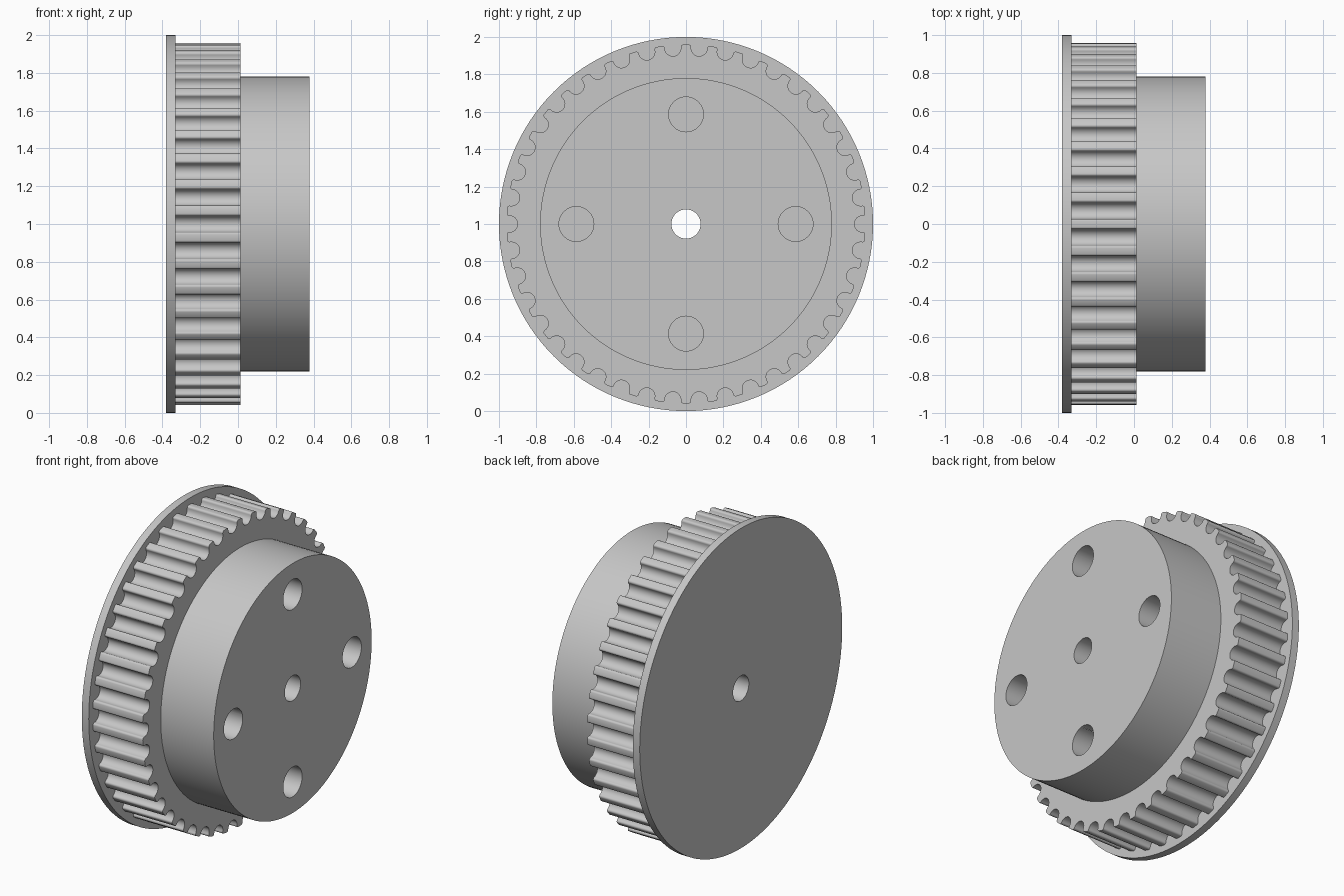
import bpy, bmesh
from math import sin, cos, pi, hypot, atan2, radians

old = bpy.data.objects.get("Cube")
if old:
    bpy.data.objects.remove(old, do_unlink=True)

grey = bpy.data.materials.new("light grey metal")
grey.use_nodes = True
colour = (0.57, 0.57, 0.57, 1)
grey.diffuse_color = colour
grey.node_tree.nodes["Principled BSDF"].inputs["Base Color"].default_value = colour

TEETH, TIP_RADIUS = 42, 0.96
AXIS_Z = 1.0


def circle(radius, count, y=0, z=0):
    return [(y + radius * sin(2 * pi * i / count), z + radius * cos(2 * pi * i / count))
            for i in range(count)]


def tooth_outline():
    """Round-bottomed grooves with rounded tooth tips."""
    w, depth, fillet, steps = 0.0436, 0.06, 0.0126, 4
    floor_centre = TIP_RADIUS - depth + w
    half = []
    for i in range(steps + 1):          # rounded tip, from the land down into the groove
        a = pi / 2 * i / steps
        half.append((-w - fillet + fillet * sin(a), TIP_RADIUS - 0.002 - fillet + fillet * cos(a)))
    floor = [(-w * cos(pi * i / 12), floor_centre - w * sin(pi * i / 12)) for i in range(13)]
    groove = half + floor + [(-t, r) for t, r in reversed(half)]
    points = []
    for k in range(TEETH):
        turn = 2 * pi * (k + 0.5) / TEETH
        for t, r in groove:
            angle, radius = turn + atan2(t, r), hypot(t, r)
            points.append((radius * sin(angle), radius * cos(angle)))
    return points


def extrude_x(name, outline, x0, x1):
    """Prism along x from a (y, z) outline around the axle."""
    bm = bmesh.new()
    base = bm.faces.new([bm.verts.new((x0, y, AXIS_Z + z)) for y, z in outline])
    top = bmesh.ops.extrude_face_region(bm, geom=[base], use_keep_orig=True)
    verts = [g for g in top["geom"] if isinstance(g, bmesh.types.BMVert)]
    bmesh.ops.translate(bm, verts=verts, vec=(x1 - x0, 0, 0))
    bmesh.ops.recalc_face_normals(bm, faces=bm.faces)
    mesh = bpy.data.meshes.new(name)
    bm.to_mesh(mesh)
    bm.free()
    mesh.materials.append(grey)
    obj = bpy.data.objects.new(name, mesh)
    bpy.context.collection.objects.link(obj)
    return obj


def select_only(obj):
    bpy.ops.object.select_all(action="DESELECT")
    obj.select_set(True)
    bpy.context.view_layer.objects.active = obj


def cut(obj, cutter):
    select_only(obj)
    mod = obj.modifiers.new("hole", "BOOLEAN")
    mod.operation, mod.solver, mod.object = "DIFFERENCE", "EXACT", cutter
    bpy.ops.object.modifier_apply(modifier=mod.name)


# Main bodies
flange = extrude_x("flange", circle(1.0, 128), -0.38, -0.332)
toothed_ring = extrude_x("toothed_ring", tooth_outline(), -0.332, 0.012)
hub = extrude_x("hub", circle(0.78, 128), 0.012, 0.378)

# Central bore through everything
bore = extrude_x("bore_cutter", circle(0.078, 48), -0.6, 0.6)
bore.hide_render = True
for part in (flange, toothed_ring, hub):
    cut(part, bore)
bpy.data.objects.remove(bore, do_unlink=True)

# Four blind bolt holes in the hub
for y, z in circle(0.586, 4):
    drill = extrude_x("bolt_hole_cutter", circle(0.093, 48, y, z), -0.1, 0.6)
    drill.hide_render = True
    cut(hub, drill)
    bpy.data.objects.remove(drill, do_unlink=True)

for part in (flange, toothed_ring, hub):
    select_only(part)
    bpy.ops.object.shade_smooth_by_angle(angle=radians(30))
